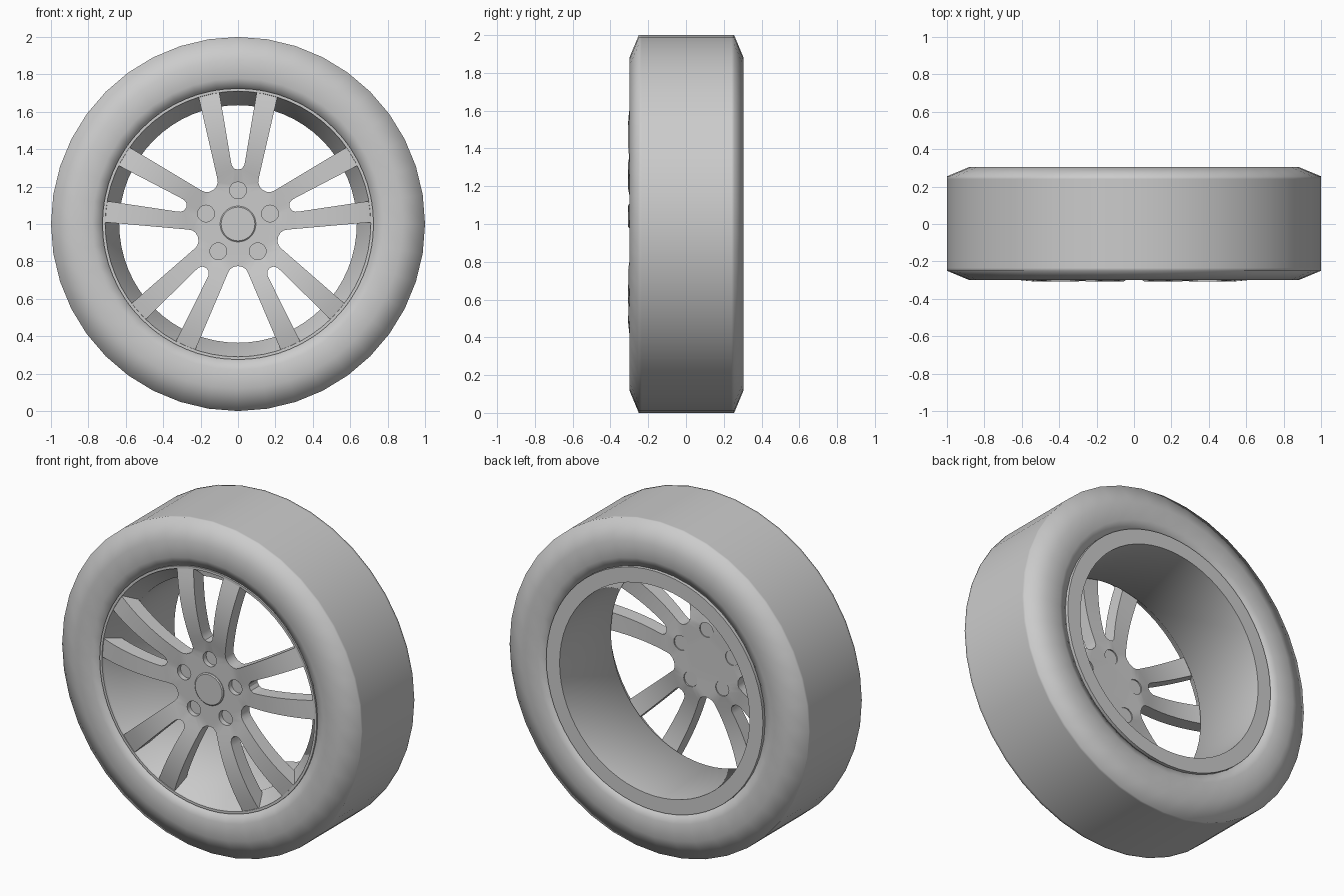
import bpy, bmesh
from math import sin, cos, pi, radians, hypot
from mathutils import Vector

cube = bpy.data.objects.get("Cube")
if cube:
    bpy.data.objects.remove(cube, do_unlink=True)

GREY = (0.6, 0.6, 0.6, 1.0)
grey = bpy.data.materials.new("plain_grey")
grey.use_nodes = True
grey.diffuse_color = GREY
grey.node_tree.nodes["Principled BSDF"].inputs["Base Color"].default_value = GREY


def finish(name, bm, angle):
    """Turn a bmesh into a shaded object."""
    bmesh.ops.recalc_face_normals(bm, faces=bm.faces)
    mesh = bpy.data.meshes.new(name)
    bm.to_mesh(mesh)
    bm.free()
    mesh.materials.append(grey)
    obj = bpy.data.objects.new(name, mesh)
    bpy.context.collection.objects.link(obj)
    bpy.ops.object.select_all(action="DESELECT")
    obj.select_set(True)
    bpy.context.view_layer.objects.active = obj
    bpy.ops.object.shade_smooth_by_angle(angle=radians(angle))


def lathe(name, profile, segments, angle=30, centre=(0, 1)):
    """Revolve a closed (radius, y) profile around the axle direction."""
    bm = bmesh.new()
    rings = []
    for i in range(segments):
        a = 2 * pi * i / segments
        rings.append([bm.verts.new((centre[0] + r * sin(a), y, centre[1] + r * cos(a)))
                      for r, y in profile])
    n = len(profile)
    for i in range(segments):
        p, q = rings[i], rings[(i + 1) % segments]
        for j in range(n):
            k = (j + 1) % n
            bm.faces.new((p[j], p[k], q[k], q[j]))
    bmesh.ops.remove_doubles(bm, verts=bm.verts, dist=1e-5)
    finish(name, bm, angle)


def turn(point, angle):
    x, r = point
    return (x * cos(angle) + r * sin(angle), r * cos(angle) - x * sin(angle))


# Tyre: rounded sidewalls and a wide flat tread
tyre_side = [(0.725, 0.275), (0.78, 0.295), (0.88, 0.3), (1.0, 0.25), (1.0, 0.235)]
lathe("tyre", [(r, -y) for r, y in tyre_side] + [(r, y + 0.005) for r, y in reversed(tyre_side)],
      40, angle=180)

# Rim: short funnel at the front, then a straight barrel to the back flange
lathe("rim", [(0.725, -0.285), (0.71, -0.285), (0.707, -0.27), (0.635, -0.19), (0.635, 0.3),
              (0.724, 0.3), (0.724, 0)], 64, angle=50)


# Spoke face: twin spokes with a slot in each pair and wide gaps between pairs
def subdivide(a, b, steps):
    return [tuple(Vector(a).lerp(Vector(b), i / steps)) for i in range(steps + 1)]


slot = [(0.0, 0.29), (0.02, 0.296), (0.033, 0.313)] + subdivide((0.038, 0.335), (0.1, 0.705), 8)
gap = [(0.0, 0.225), (0.025, 0.23), (0.043, 0.243)] + subdivide((0.055, 0.265), (0.229, 0.674), 8)
half = slot + [turn((-x, r), pi / 5) for x, r in reversed(gap)]
sector = [(-x, r) for x, r in reversed(half[1:-1])] + half
outline = [turn(p, 2 * pi * k / 5) for k in range(5) for p in sector]
bolts = [turn((0, 0.18), 2 * pi * k / 5) for k in range(5)]
BOLT_R = 0.045


def front_y(r):
    """Spokes bulge forward between the rim and the sunken hub."""
    t = (max(r, 0.23) - 0.49) / 0.22
    return -0.308 + 0.027 * t * t


def back_y(r):
    return front_y(r) + 0.07 + 0.035 * r


bm = bmesh.new()
loops = [outline] + [[(cx + BOLT_R * sin(pi * i / 8), cz + BOLT_R * cos(pi * i / 8))
                      for i in range(16)] for cx, cz in bolts]
edges = []
for loop in loops:
    verts = [bm.verts.new((x, 0, z)) for x, z in loop]
    edges += [bm.edges.new((v, verts[i - 1])) for i, v in enumerate(verts)]
bmesh.ops.triangle_fill(bm, edges=edges, use_beauty=True, normal=(0, -1, 0))
front = list(bm.verts)
extruded = bmesh.ops.extrude_face_region(bm, geom=list(bm.faces), use_keep_orig=True)
back = [g for g in extruded["geom"] if isinstance(g, bmesh.types.BMVert)]
for verts, depth in ((front, front_y), (back, back_y)):
    for v in verts:
        v.co.y = depth(hypot(v.co.x, v.co.z))
        v.co.z += 1
finish("spokes", bm, 30)

# Bolts recessed in the hub holes
for i, (x, z) in enumerate(bolts):
    lathe(f"bolt_{i + 1}", [(0, -0.24), (BOLT_R, -0.24), (BOLT_R, -0.2), (0, -0.2)],
          16, centre=(x, 1 + z))

# Centre cap
lathe("centre_cap", [(0, -0.28), (0.09, -0.28), (0.096, -0.275), (0.096, -0.22), (0, -0.22)], 32)
